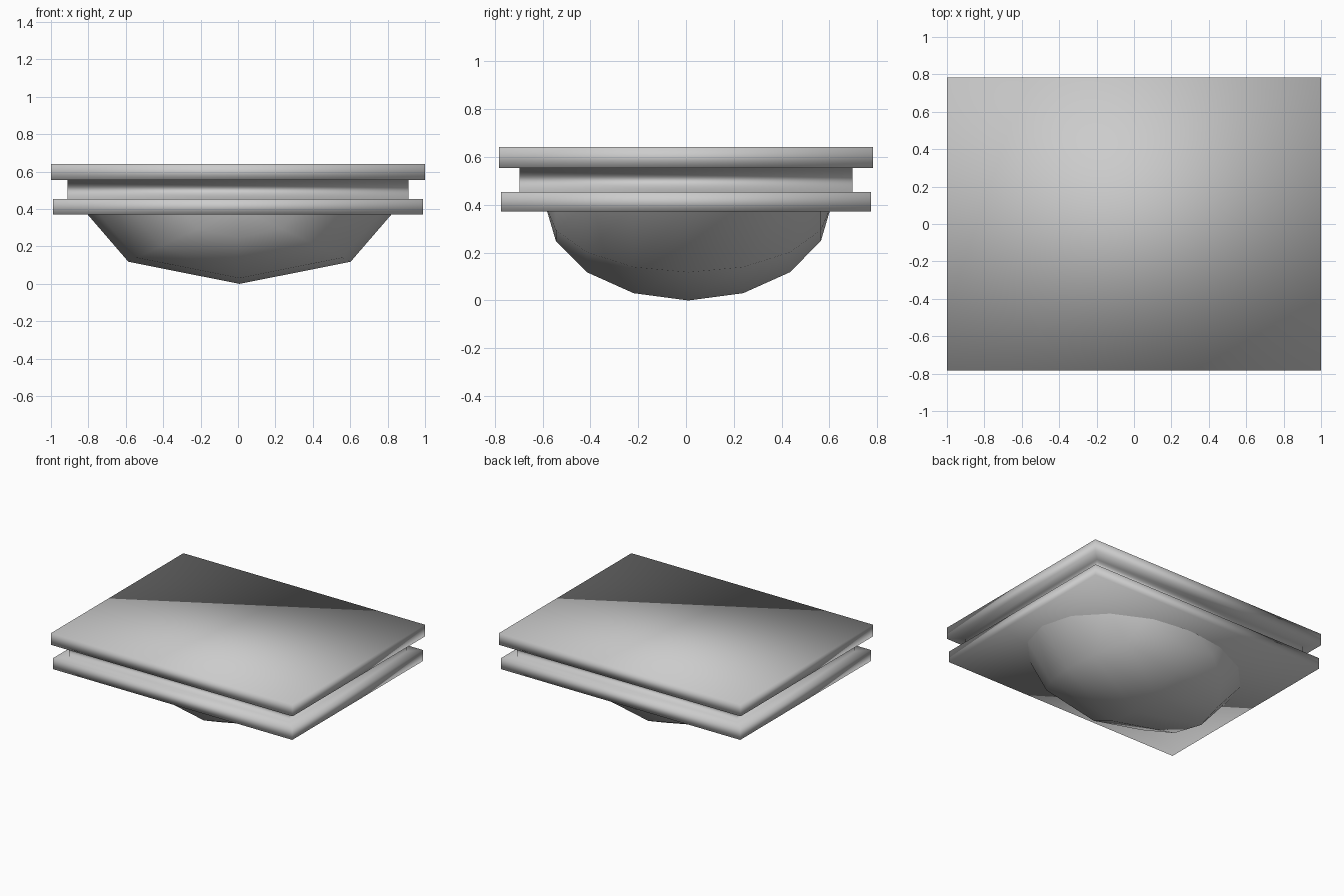
import bpy, bmesh
from mathutils import Matrix

cube = bpy.data.objects.get("Cube")
if cube:
    bpy.data.objects.remove(cube, do_unlink=True)

grey = bpy.data.materials.new("light grey")
grey.use_nodes = True
colour = (0.6, 0.6, 0.6, 1)
grey.diffuse_color = colour
grey.node_tree.nodes["Principled BSDF"].inputs["Base Color"].default_value = colour


def finish(bm, name):
    bmesh.ops.recalc_face_normals(bm, faces=bm.faces)
    for f in bm.faces:
        f.smooth = True
    mesh = bpy.data.meshes.new(name)
    bm.to_mesh(mesh)
    bm.free()
    mesh.materials.append(grey)
    obj = bpy.data.objects.new(name, mesh)
    bpy.context.collection.objects.link(obj)
    return obj


# Countertop and lower rim joined by a recessed neck: stacked rectangles
# (half width, half depth, height), smoothly shaded as one surface
LEVELS = [(0.99, 0.773, 0.372), (0.99, 0.773, 0.454),
          (0.912, 0.697, 0.454), (0.912, 0.697, 0.555),
          (1.0, 0.783, 0.555), (1.0, 0.783, 0.642)]
bm = bmesh.new()
loops = [[bm.verts.new((sx * w, sy * d, z))
          for sx, sy in ((-1, -1), (1, -1), (1, 1), (-1, 1))]
         for w, d, z in LEVELS]
bm.faces.new(loops[0])
bm.faces.new(loops[-1])
for low, high in zip(loops, loops[1:]):
    for i in range(4):
        j = (i + 1) % 4
        bm.faces.new((low[i], low[j], high[j], high[i]))
finish(bm, "slab_with_neck")

# Basin: lower half of a low-poly ellipsoid with its poles along y
bm = bmesh.new()
bmesh.ops.create_uvsphere(bm, u_segments=8, v_segments=8, radius=1)
bmesh.ops.rotate(bm, verts=bm.verts, matrix=Matrix.Rotation(1.5707963, 3, "X"))
bmesh.ops.delete(bm, geom=[v for v in bm.verts if v.co.z > 0.01], context="VERTS")
bmesh.ops.scale(bm, verts=bm.verts, vec=(0.84, 0.6, 0.403))
bmesh.ops.translate(bm, verts=bm.verts, vec=(0.008, 0.01, 0.403))
basin = finish(bm, "basin")
# An open shell: keep its faces pointing outwards
if sum(p.normal.z for p in basin.data.polygons) > 0:
    basin.data.flip_normals()
